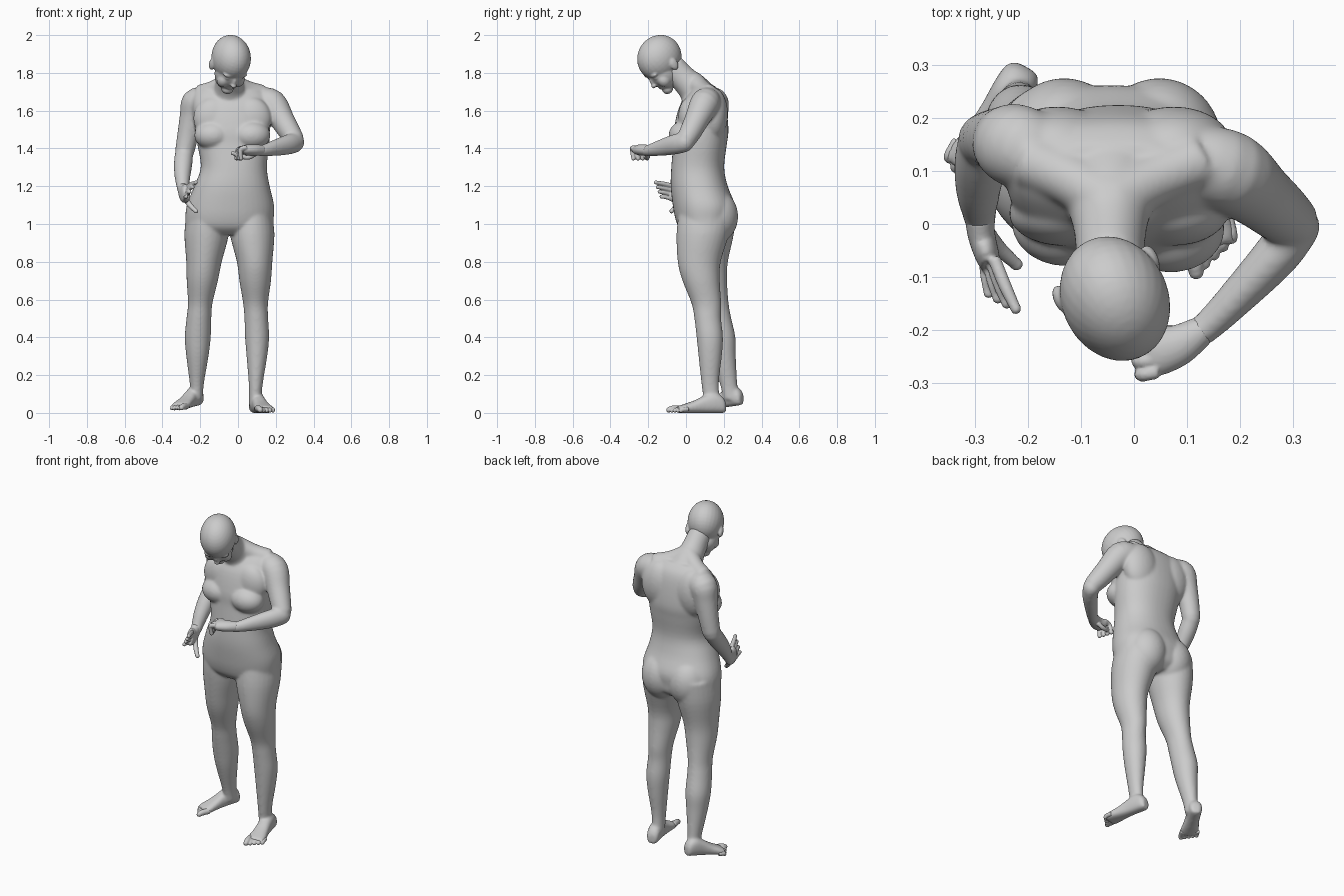
import bpy, bmesh
from math import sin, cos, pi, radians, copysign
from mathutils import Vector, Matrix

bm = bmesh.new()


def catmull(p0, p1, p2, p3, t):
    return [0.5 * (2 * b + (c - a) * t + (2 * a - 5 * b + 4 * c - d) * t * t
                   + (3 * b - a - 3 * c + d) * t ** 3) for a, b, c, d in zip(p0, p1, p2, p3)]


def tube(sections, axis=None, ref=(0, 0, 1), power=1.0, sides=28, steps=4):
    """Closed loft through (x, y, z, half width, half depth) sections."""
    s = [list(q) + [q[-1]] * (5 - len(q)) for q in sections]
    s = [s[0]] + s + [s[-1]]
    path = [catmull(*s[i:i + 4], k / steps) for i in range(len(s) - 3) for k in range(steps)]
    path.append(s[-1])
    rings = []
    for i, q in enumerate(path):
        a, b = path[max(i - 1, 0)], path[min(i + 1, len(path) - 1)]
        n = Vector(axis) if axis else (Vector(b[:3]) - Vector(a[:3]))
        n.normalize()
        side = n.cross(Vector(ref)).normalized()
        up = side.cross(n)
        ring = []
        for k in range(sides):
            c, d = cos(2 * pi * k / sides), sin(2 * pi * k / sides)
            c, d = copysign(abs(c) ** power, c), copysign(abs(d) ** power, d)
            ring.append(bm.verts.new(Vector(q[:3]) + side * c * q[3] + up * d * q[4]))
        rings.append(ring)
    for r0, r1 in zip(rings, rings[1:]):
        for k in range(sides):
            j = (k + 1) % sides
            bm.faces.new((r0[k], r0[j], r1[j], r1[k]))
    bm.faces.new(rings[0][::-1])
    bm.faces.new(rings[-1])


def ball(centre, radii, frame=Matrix(), tilt=0):
    m = frame @ Matrix.Translation(centre) @ Matrix.Rotation(tilt, 4, 'X') @ Matrix.Diagonal((*radii, 1))
    bmesh.ops.create_uvsphere(bm, u_segments=28, v_segments=18, radius=1, matrix=m)


def digit(a, b, c, r):
    """Finger, thumb or toe through three joints."""
    tube([(*a, r), (*b, r), (*c, r * 0.8)], sides=12)
    ball(c, (r * 0.85,) * 3)


def finish(name, voxel, relax, swell):
    """Fuse everything built so far into one smooth skin."""
    bmesh.ops.recalc_face_normals(bm, faces=bm.faces)
    ob = bpy.data.objects.new(name, bpy.data.meshes.new(name))
    bm.to_mesh(ob.data)
    bm.clear()
    bpy.context.collection.objects.link(ob)
    skin = ob.modifiers.new("skin", 'REMESH')
    skin.mode, skin.voxel_size, skin.use_smooth_shade = 'VOXEL', voxel, True
    soft = ob.modifiers.new("relax", 'SMOOTH')
    soft.factor, soft.iterations = .5, relax
    push = ob.modifiers.new("swell", 'DISPLACE')
    push.strength, push.mid_level = swell, 0


# Torso, from the crotch up to the shoulder line
Z, Y = (0, 0, 1), (0, 1, 0)
tube([(-.045, .105, .945, .17, .10), (-.045, .105, .98, .225, .14), (-.045, .10, 1.03, .232, .155),
      (-.04, .095, 1.1, .229, .163), (-.032, .07, 1.2, .198, .149), (-.022, .062, 1.3, .173, .138),
      (-.025, .074, 1.42, .188, .14), (-.03, .08, 1.5, .197, .143), (-.035, .088, 1.62, .205, .122),
      (-.04, .10, 1.69, .19, .088), (-.045, .10, 1.73, .14, .05)], Z, Y, .9, 40)
ball((-.03, .01, 1.5), (.1, .07, .1))                                   # breastbone
for s in (-1, 1):
    ball((-.03 + s * .1, -.002 - s * .006, 1.47), (.1, .082, .075))     # breasts
    ball((-.03 + s * .1, .02, 1.56), (.105, .06, .11))                  # upper chest
    ball((-.035 + s * .11, .145, 1.58), (.11, .075, .14))               # shoulder blades
    ball((-.042 + s * .09, .157, 1.04), (.115, .117, .14))              # buttocks

# Neck and trapezius
tube([(-.045, -.075, 1.83, .062, .07), (-.045, -.01, 1.765, .067, .07), (-.045, .045, 1.71, .085, .084),
      (-.04, .09, 1.64, .13, .105)])
for x in (-.2, .125):
    tube([(-.045, .04, 1.755, .052), ((x - .045) / 2, .085, 1.712, .048), (x, .12, 1.685, .051)])

# Legs
tube([(.07, .11, 1.07, .105, .145), (.075, .09, .95, .116, .138), (.088, .07, .8, .092, .112),
      (.091, .08, .7, .082, .097), (.093, .108, .58, .064, .077), (.097, .115, .5, .061, .069),
      (.101, .126, .4, .062, .068), (.1, .128, .3, .053, .06), (.094, .128, .15, .035, .044),
      (.09, .14, .04, .03, .042)], Z, Y)
tube([(-.163, .115, 1.07, .105, .145), (-.166, .114, .95, .116, .138), (-.18, .11, .8, .092, .11),
      (-.189, .12, .7, .081, .096), (-.2, .147, .58, .063, .077), (-.207, .163, .5, .064, .075),
      (-.213, .185, .4, .067, .075), (-.215, .198, .3, .057, .064), (-.218, .226, .15, .035, .044),
      (-.217, .24, .07, .03, .04)], Z, Y)


def along_foot(heel, toe, outer):
    h, d = Vector((*heel, 0)), Vector((*toe, 0)) - Vector((*heel, 0))
    return h, d, Vector((-d.y, d.x, 0)).normalized() * outer


def foot(heel, toe, z0, z1, outer):
    """Foot from heel to the ball; outer is the side of the little toe."""
    h, d, _ = along_foot(heel, toe, outer)
    sections = []
    for u, w, top in ((0, .024, .055), (.06, .034, .085), (.2, .037, .105), (.38, .037, .088),
                      (.55, .042, .063), (.72, .05, .045), (.84, .049, .034)):
        p = h + d * u
        sections.append((p.x, p.y, z0 + (z1 - z0) * u + top / 2, w, top / 2))
    tube(sections, d, Z, .8)


def toes(heel, toe, z1, outer):
    h, d, side = along_foot(heel, toe, outer)
    for i in range(5):
        r = .016 if i == 0 else .0115
        off = side * (-.036 + .02 * i)
        p = [h + d * (u - k * i) + off for u, k in ((.74, .015), (.9, .028), (.965, .038))]
        digit(*[(q.x, q.y, z1 + r + e) for q, e in zip(p, (.008, .006, .0))], r)


right, left = ((.087, .208), (.155, -.093)), ((-.205, .295), (-.335, .06))
foot(*right, .0, .0, 1)
foot(*left, .043, .01, -1)

# Bent arm
tube([(.12, .115, 1.65, .07), (.18, .098, 1.635, .076), (.235, .056, 1.55, .063), (.275, .023, 1.485, .056),
      (.305, -.002, 1.44, .048)], ref=Y)
ball((.304, -.005, 1.433), (.045, .045, .05))
tube([(.308, -.005, 1.432, .042, .05), (.27, -.057, 1.422, .042, .052), (.205, -.127, 1.405, .035, .043),
      (.14, -.192, 1.39, .028, .03), (.1, -.22, 1.386, .026, .025)])

# Hanging arm, forearm swung forward
tube([(-.18, .13, 1.65, .07), (-.222, .148, 1.64, .077), (-.242, .156, 1.57, .065), (-.265, .16, 1.47, .055),
      (-.283, .158, 1.38, .049)], ref=Y)
ball((-.284, .156, 1.375), (.047, .046, .046))
tube([(-.285, .155, 1.375, .046), (-.291, .11, 1.315, .047), (-.294, .06, 1.25, .04),
      (-.292, .022, 1.195, .031), (-.289, -.01, 1.16, .025, .028)])
finish("body", .0068, 16, .002)

# Toes
toes(*right, .0, 1)
toes(*left, .012, -1)
finish("toes", .004, 3, .001)

# Head, turned and bowed
head = (Matrix.Translation((-.036, -.141, 1.88)) @ Matrix.Rotation(radians(24.5), 4, 'Z')
        @ Matrix.Rotation(radians(45), 4, 'X'))
ball((0, 0, 0), (.099, .123, .115), head)
ball((0, -.042, -.065), (.078, .078, .095), head)     # face
ball((0, -.038, -.115), (.064, .068, .05), head)      # jaw
ball((0, -.082, -.15), (.032, .028, .025), head)      # chin
ball((0, -.117, -.06), (.011, .013, .034), head, -.3)  # nose bridge
ball((0, -.127, -.082), (.015, .014, .011), head)     # nose tip
for z in (-.111, -.122):                              # lips
    ball((0, -.1, z), (.024, .012, .007), head)
for s in (-1, 1):
    ball((s * .036, -.099, -.027), (.032, .017, .011), head)  # brow
    ball((s * .034, -.099, -.048), (.018, .014, .011), head)  # eyelid
    ball((s * .043, -.08, -.088), (.032, .032, .038), head)   # cheek
    ball((s * .092, .006, -.052), (.013, .022, .034), head, -.2)  # ear
finish("head", .005, 8, .002)

# Loosely closed hand in front of the waist
tube([(.13, -.2, 1.39, .027, .027), (.085, -.228, 1.392, .038, .029), (.045, -.24, 1.392, .045, .028),
      (.025, -.243, 1.39, .04, .02)])
for i in range(4):
    y = -.205 - .0245 * i
    digit((.045, y, 1.404), (.002 + .004 * i, y - .006, 1.394), (-.008 + .008 * i, y, 1.347), .0125)
digit((.09, -.205, 1.37), (.045, -.205, 1.352), (-.028, -.228, 1.375), .012)

# Open hand beside the hip
tube([(-.292, .02, 1.193, .027, .03), (-.288, -.02, 1.163, .025, .045), (-.277, -.06, 1.163, .022, .048),
      (-.27, -.08, 1.17, .017, .04)])
for i in range(4):
    z = 1.2 - .023 * i
    digit((-.264 - .006 * i, -.065, z), (-.244 - .011 * i, -.115 + .004 * i, z + .012),
          (-.223 - .017 * i, -.16 + .01 * i, z + .02 - .002 * i), .0115)
digit((-.28, -.01, 1.14), (-.255, -.045, 1.1), (-.222, -.076, 1.068), .0135)
finish("hands", .004, 4, .001)
bm.free()
